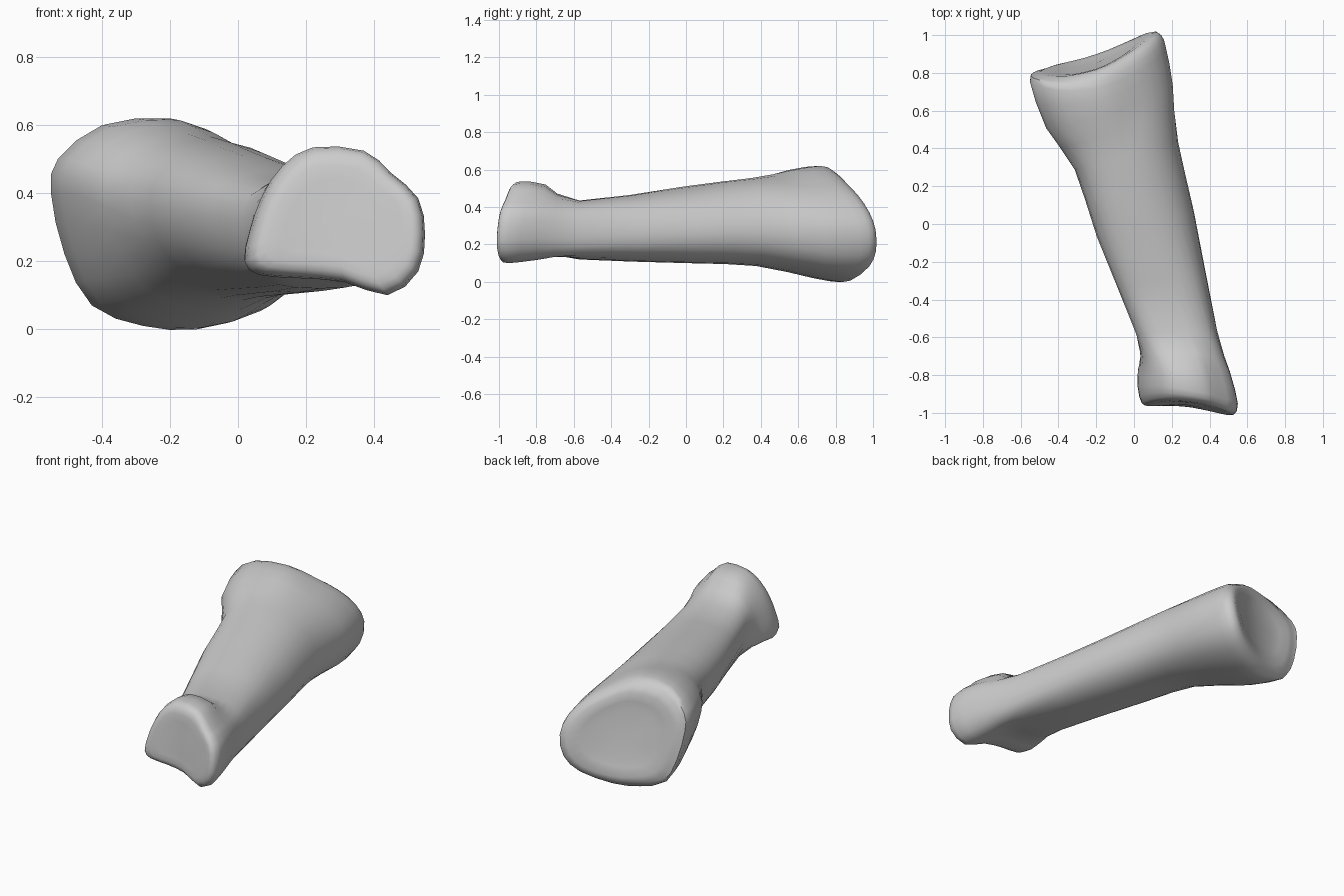
import bpy, bmesh, math
from mathutils import Vector

cube = bpy.data.objects.get("Cube")
if cube:
    bpy.data.objects.remove(cube, do_unlink=True)

COUNT = 14   # control points round each section
FINE = 2     # spline steps between control points

# Outlines of the two joint ends as (x, z), anticlockwise from +x
front_outline = [(.55, .28), (.53, .385), (.45, .46), (.37, .525), (.22, .535),
                 (.13, .48), (.07, .39), (.035, .29), (.02, .2), (.06, .16),
                 (.18, .15), (.31, .14), (.44, .1), (.53, .17)]
back_outline = [(.17, .27), (.14, .38), (.06, .48), (-.06, .56), (-.2, .62),
                (-.4, .6), (-.53, .5), (-.55, .4), (-.51, .22), (-.43, .07),
                (-.28, .01), (-.12, 0), (.05, .05), (.14, .14)]
front_centre, back_centre = (.28, .32), (-.19, .32)


def end_section(outline, centre, y, scale, shift, slope_x, slope_z, bow):
    """Scaled copy of a joint outline on a tilted, bowed surface."""
    ring = []
    for x, z in outline:
        dx, dz = (x - centre[0]) * scale, (z - centre[1]) * scale
        ring.append(Vector((centre[0] + dx + shift,
                            y + slope_x * dx + slope_z * dz + bow * dx * dx,
                            centre[1] + dz)))
    return ring


def shaft_section(cx, y, half_width, low, high, lean, slope_x=.26, power=.92):
    """Slightly boxy oval across the shaft, its top leaning to -x."""
    ring = []
    for i in range(COUNT):
        a = math.tau * i / COUNT
        c, s = math.cos(a), math.sin(a)
        dz = (high - low) / 2 * math.copysign(abs(s) ** power, s)
        dx = half_width * math.copysign(abs(c) ** power, c) - lean * dz
        ring.append(Vector((cx + dx, y + slope_x * dx, (low + high) / 2 + dz)))
    return ring


def front(y, scale=1.0, shift=0.0, slope=-.1, bow=-.5):
    return end_section(front_outline, front_centre, y, scale, shift, slope, .1, bow)


def back(y, scale=1.0, shift=0.0, slope=.34, bow=.6):
    return end_section(back_outline, back_centre, y, scale, shift, slope, -.17, bow)


def spline(p0, p1, p2, p3, t):
    """Catmull-Rom point between p1 and p2."""
    return (p1 * 2 + (p2 - p0) * t + (p0 * 2 - p1 * 5 + p2 * 4 - p3) * t ** 2
            + (p1 * 3 - p0 - p2 * 3 + p3) * t ** 3) / 2


def refine(points, closed):
    n, out = len(points), []
    for i in range(n if closed else n - 1):
        ids = [i - 1, i, i + 1, i + 2]
        ids = [k % n if closed else min(max(k, 0), n - 1) for k in ids]
        out += [spline(*(points[k] for k in ids), step / FINE) for step in range(FINE)]
    return out if closed else out + [points[-1]]


# Sections from the front joint face to the back joint face
sections = [
    front(-.955, .4), front(-.955, .75), front(-.94, .92, slope=-.13),
    front(-.9, slope=-.17, bow=0), front(-.77, .92, -.02, -.04, 0),
    shaft_section(.225, -.57, .213, .12, .435, .1, .05, .7),
    shaft_section(.06, 0, .252, .1, .51, .22),
    shaft_section(-.04, .36, .268, .085, .555, .22),
    back(.63, .93, .06, .3, 0), back(.77, slope=.2),
    back(.83, .93, slope=.28), back(.86, .78), back(.848, .45),
]
rings = [refine(ring, True) for ring in sections]
columns = [refine(list(column), False) for column in zip(*rings)]

# Skin the sections into one closed surface
bm = bmesh.new()
grid = [[bm.verts.new(p) for p in column] for column in columns]
for i, column in enumerate(grid):
    following = grid[(i + 1) % len(grid)]
    for j in range(len(column) - 1):
        bm.faces.new((column[j], following[j], following[j + 1], column[j + 1]))
for end in (0, -1):
    rim = [column[end] for column in grid]
    middle = bm.verts.new(sum((v.co for v in rim), Vector()) / len(rim))
    for i, v in enumerate(rim):
        bm.faces.new((v, rim[(i + 1) % len(rim)], middle))
bmesh.ops.recalc_face_normals(bm, faces=bm.faces[:])

mesh = bpy.data.meshes.new("finger_bone")
bm.to_mesh(mesh)
bm.free()
bone = bpy.data.objects.new("finger_bone", mesh)
bpy.context.collection.objects.link(bone)

# Plain grey bone
grey = bpy.data.materials.new("bone_grey")
grey.use_nodes = True
colour = (.6, .6, .6, 1)
grey.diffuse_color = colour
grey.node_tree.nodes["Principled BSDF"].inputs["Base Color"].default_value = colour
mesh.materials.append(grey)

bpy.ops.object.select_all(action='DESELECT')
bone.select_set(True)
bpy.context.view_layer.objects.active = bone
bpy.ops.object.shade_smooth_by_angle(angle=math.radians(60))
